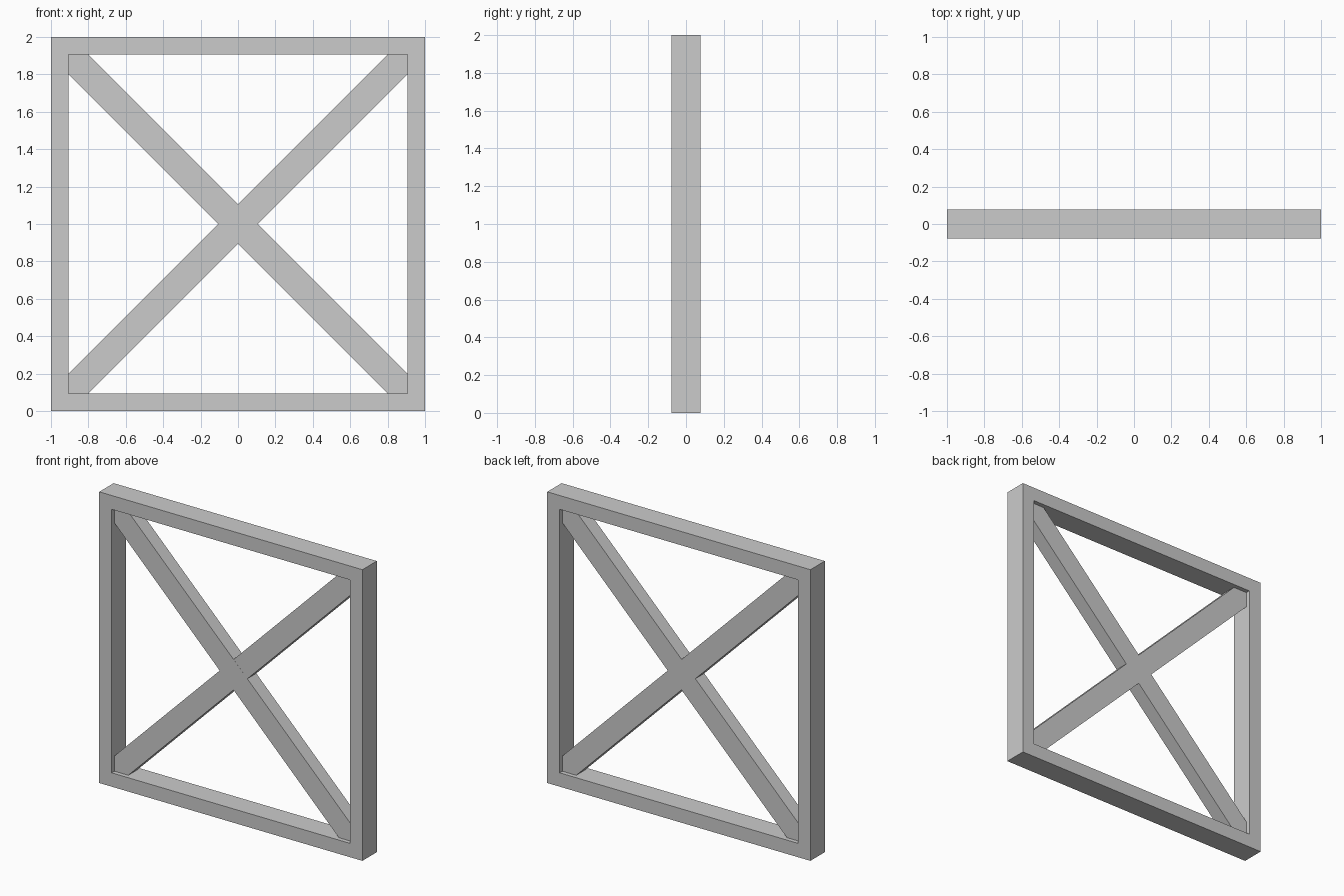
import bpy, bmesh

if "Cube" in bpy.data.objects:
    bpy.data.objects.remove(bpy.data.objects["Cube"])

OUT, INN = 1.0, 0.905      # half sizes of the frame's outside and opening
HALF_Y = 0.078             # half depth of the frame
CUT = 0.105                # brace width measured along the opening's edge


def make_object(name, bm):
    bmesh.ops.recalc_face_normals(bm, faces=bm.faces)
    mesh = bpy.data.meshes.new(name)
    bm.to_mesh(mesh)
    bm.free()
    obj = bpy.data.objects.new(name, mesh)
    bpy.context.collection.objects.link(obj)
    obj.location.z = 1.0
    return obj


def square_frame(name):
    bm = bmesh.new()
    corners = [(-1, -1), (1, -1), (1, 1), (-1, 1)]
    loops = [[bm.verts.new((x * r, y, z * r)) for x, z in corners]
             for r, y in ((OUT, -HALF_Y), (OUT, HALF_Y), (INN, HALF_Y), (INN, -HALF_Y))]
    for a, b in zip(loops, loops[1:] + loops[:1]):
        for i in range(4):
            j = (i + 1) % 4
            bm.faces.new((a[i], a[j], b[j], b[i]))
    return make_object(name, bm)


def brace(name, side, half_y):
    # Diagonal bar with pointed ends that fit the corners of the opening
    a, b = INN, INN - CUT
    outline = [(-a, -a), (-b, -a), (a, b), (a, a), (b, a), (-a, -b)]
    bm = bmesh.new()
    face = bm.faces.new([bm.verts.new((x * side, -half_y, z)) for x, z in outline])
    ext = bmesh.ops.extrude_face_region(bm, geom=[face], use_keep_orig=True)
    verts = [v for v in ext["geom"] if isinstance(v, bmesh.types.BMVert)]
    bmesh.ops.translate(bm, verts=verts, vec=(0, 2 * half_y, 0))
    return make_object(name, bm)


# Outer frame
square_frame("outer_frame")

# Crossed braces, slightly recessed
brace("falling_brace", -1, 0.0485)
brace("rising_brace", 1, 0.048)
